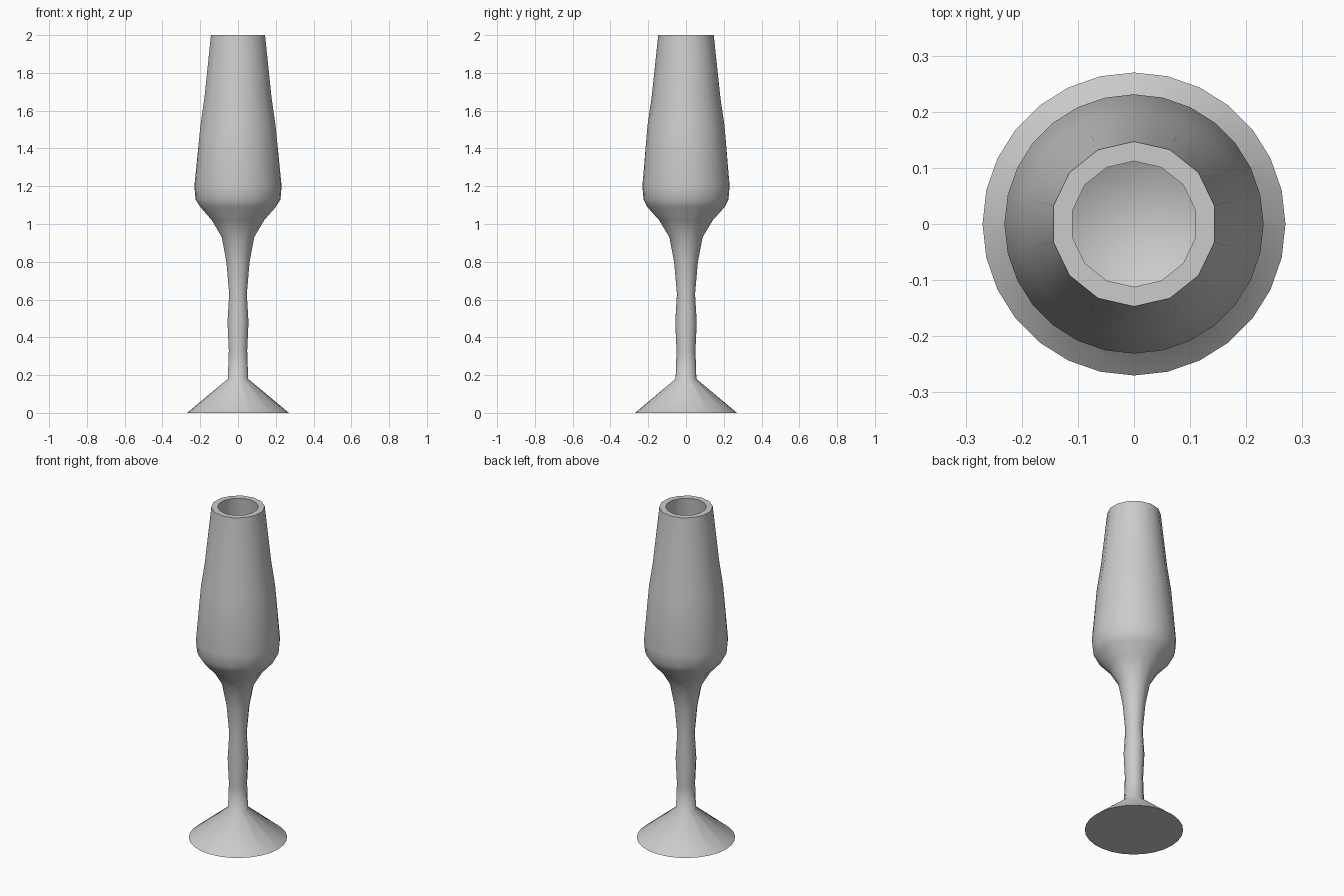
import bpy, bmesh, math

cube = bpy.data.objects.get("Cube")
if cube:
    bpy.data.objects.remove(cube, do_unlink=True)

# Single pale grey material
grey = bpy.data.materials.new("pale_grey")
grey.use_nodes = True
colour = (0.6, 0.6, 0.6, 1)
grey.diffuse_color = colour
grey.node_tree.nodes["Principled BSDF"].inputs["Base Color"].default_value = colour

COARSE, FINE = 14, 28


def ring(bm, radius, z, sides):
    step = 2 * math.pi / sides
    return [bm.verts.new((radius * math.sin(i * step), radius * math.cos(i * step), z))
            for i in range(sides)]


def join(bm, a, b):
    """Bridge two rings, fanning where one has twice the sides."""
    n = min(len(a), len(b))
    p, q = len(a) // n, len(b) // n
    for i in range(n):
        sa = [a[(i * p + k) % len(a)] for k in range(p + 1)]
        sb = [b[(i * q + k) % len(b)] for k in range(q + 1)]
        if p == q:
            bm.faces.new((sa[0], sb[0], sb[1], sa[1]))
        elif p > q:
            bm.faces.new((sa[0], sb[0], sa[1]))
            bm.faces.new((sa[1], sb[0], sb[1]))
            bm.faces.new((sa[1], sb[1], sa[2]))
        else:
            bm.faces.new((sa[0], sb[0], sb[1]))
            bm.faces.new((sa[0], sb[1], sa[1]))
            bm.faces.new((sa[1], sb[1], sb[2]))


# Profile from foot to rim, then down the inner wall: radius, height, sides
foot = [(0.27, 0, FINE), (0.055, 0.18, COARSE)]
stem = [(0.05, 0.33, COARSE), (0.057, 0.48, COARSE), (0.048, 0.63, COARSE),
        (0.063, 0.8, COARSE), (0.088, 0.93, COARSE)]
bowl = [(0.142, 1.02, COARSE), (0.205, 1.09, COARSE), (0.225, 1.13, FINE),
        (0.231, 1.2, FINE), (0.204, 1.52, COARSE), (0.182, 1.67, COARSE),
        (0.147, 2, COARSE)]
inside = [(0.112, 2, COARSE), (0.147, 1.67, COARSE), (0.168, 1.52, COARSE),
          (0.195, 1.2, COARSE), (0.175, 1.12, COARSE), (0.112, 1.05, COARSE)]

bm = bmesh.new()
rings = [ring(bm, *row) for row in foot + stem + bowl + inside]
for lower, upper in zip(rings, rings[1:]):
    join(bm, lower, upper)
bm.faces.new(rings[0])
bm.faces.new(rings[-1])
bmesh.ops.recalc_face_normals(bm, faces=bm.faces)

mesh = bpy.data.meshes.new("flute_glass")
bm.to_mesh(mesh)
bm.free()
glass = bpy.data.objects.new("flute_glass", mesh)
bpy.context.collection.objects.link(glass)
mesh.materials.append(grey)

# Smooth walls with crisp rim and foot edges
bpy.ops.object.select_all(action="DESELECT")
glass.select_set(True)
bpy.context.view_layer.objects.active = glass
bpy.ops.object.shade_smooth_by_angle(angle=math.radians(60))
